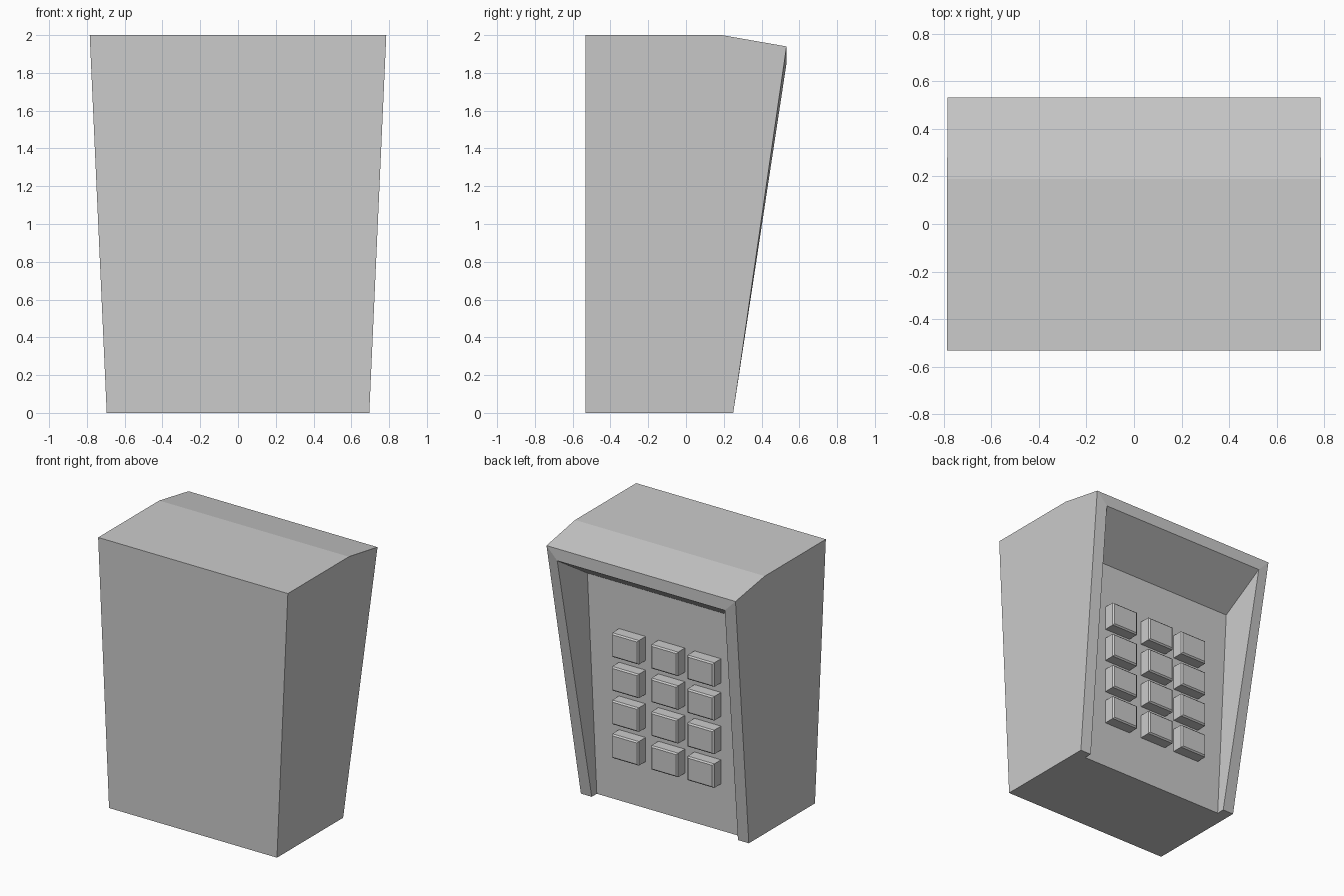
import bpy, bmesh

if "Cube" in bpy.data.objects:
    bpy.data.objects.remove(bpy.data.objects["Cube"])

BACK, PANEL, FRONT = -0.532, 0.19, 0.532


def make_object(name, bm):
    bmesh.ops.recalc_face_normals(bm, faces=bm.faces)
    mesh = bpy.data.meshes.new(name)
    bm.to_mesh(mesh)
    bm.free()
    obj = bpy.data.objects.new(name, mesh)
    bpy.context.collection.objects.link(obj)
    return obj


def outer(z):
    return 0.695 + 0.045 * z


def inner(z):
    return 0.605 + 0.048 * z


# Housing: right half built from its side profile and recess, then mirrored
bm = bmesh.new()
profile = [(BACK, 0), (0.25, 0), (FRONT, 1.94), (PANEL, 2), (BACK, 2)]
recess = [(PANEL, 0), (0.25, 0), (FRONT, 1.85), (PANEL, 1.63)]
o = [bm.verts.new((outer(z), y, z)) for y, z in profile]
i = [bm.verts.new((inner(z), y, z)) for y, z in recess]
oc = [bm.verts.new((0, y, z)) for y, z in profile]
ic = [bm.verts.new((0, y, z)) for y, z in recess]
for face in (
    o,                                        # side wall
    (o[4], oc[4], oc[0], o[0]),               # flat wall at -y
    (o[3], oc[3], oc[4], o[4]),               # top
    (o[2], oc[2], oc[3], o[3]),               # sloped hood
    (o[0], oc[0], ic[0], i[0], i[1], o[1]),   # underside with notch
    (o[1], i[1], i[2], o[2]),                 # side rim
    (o[2], i[2], ic[2], oc[2]),               # hood rim
    i,                                        # recess wall
    (i[2], i[3], ic[3], ic[2]),               # recess ceiling
    (i[3], i[0], ic[0], ic[3]),               # key panel
):
    bm.faces.new(face)
bmesh.ops.delete(bm, geom=[v for v in bm.verts if not v.link_faces], context='VERTS')
housing = make_object("housing", bm)
mirror = housing.modifiers.new("mirror", 'MIRROR')
mirror.use_axis[0] = True
mirror.use_clip = True


# Keys: blocks with a small chamfer around the outward face
def add_key(name, x, z):
    w, h, y1, c = 0.11, 0.09, 0.28, 0.01
    bm = bmesh.new()
    rings = []
    for y, s in ((PANEL - 0.02, 0), (y1 - c, 0), (y1, c)):
        rings.append([bm.verts.new((x + sx * (w - s), y, z + sz * (h - s)))
                      for sx, sz in ((-1, -1), (1, -1), (1, 1), (-1, 1))])
    for a, b in zip(rings, rings[1:]):
        for k in range(4):
            n = (k + 1) % 4
            bm.faces.new((a[k], a[n], b[n], b[k]))
    bm.faces.new(rings[0])
    bm.faces.new(rings[-1])
    make_object(name, bm)


for row in range(4):
    for col, x in enumerate((0.311, -0.014, -0.313)):
        add_key(f"key_{row + 1}_{col + 1}", x, 1.195 - 0.252 * row)
